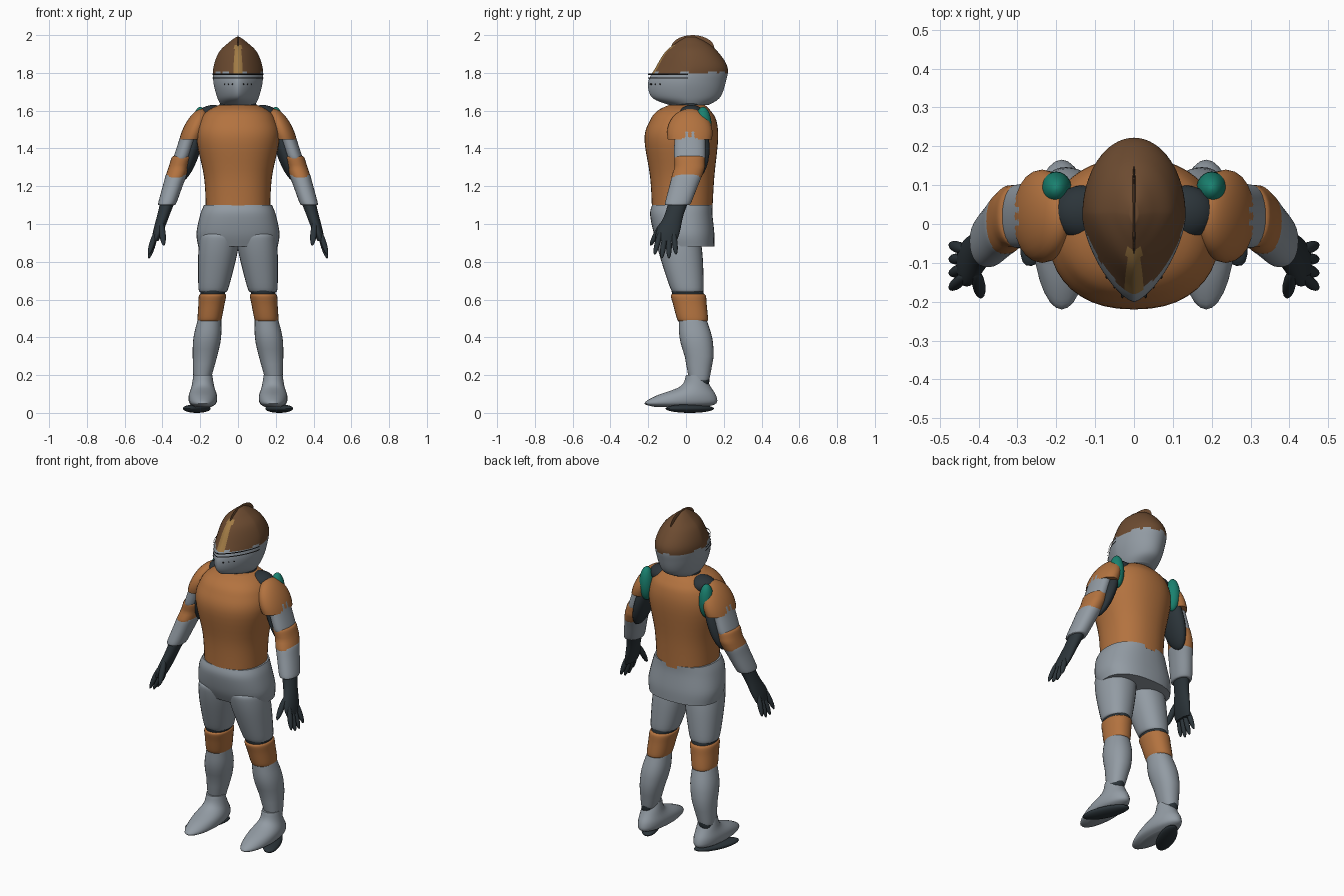
import bpy
import bmesh
from math import sin, cos, pi, radians
from mathutils import Vector

if "Cube" in bpy.data.objects:
    bpy.data.objects.remove(bpy.data.objects["Cube"])


def material(name, *rgb):
    mat = bpy.data.materials.new(name)
    mat.use_nodes = True
    mat.diffuse_color = (*rgb, 1)
    shader = next(node for node in mat.node_tree.nodes if node.type == 'BSDF_PRINCIPLED')
    shader.inputs["Base Color"].default_value = (*rgb, 1)
    return mat


ORANGE = material("burnt orange", .45, .17, .05)
GREY = material("steel grey", .29, .33, .37)
DARK = material("dark undersuit", .025, .035, .042)
BROWN = material("helmet brown", .15, .07, .03)
TAN = material("tan stripe", .36, .2, .06)
TEAL = material("teal lining", .01, .22, .16)
BLACK = material("slit black", .01, .01, .01)


def signed_power(value, exponent):
    return abs(value) ** exponent * (1 if value >= 0 else -1)


def smooth_rows(rows, steps):
    """Catmull-Rom interpolation through the section rows."""
    rows = [Vector(row) for row in rows]
    points = [rows[0], *rows, rows[-1]]
    result = []
    for a, b, c, d in zip(points, points[1:], points[2:], points[3:]):
        for i in range(steps):
            t = i / steps
            result.append(b + ((c - a) * t + (2 * a - 5 * b + 4 * c - d) * t * t
                               + (3 * b - a - 3 * c + d) * t ** 3) / 2)
    return result + [rows[-1]]


def middle(z):
    return 0, 0


def arm_axis(z):
    return .25 + (1.5 - z) * .32, .02 - max(0, 1.3 - z) * .33


def leg_axis(z):
    return .1 + (.9 - z) * .125, .07 - max(0, z - .3) * .18


def loft(name, rows, *mats, axis=middle, side=1, segments=28, steps=5,
         power=2.0, front_power=None, keep=None, paint=None):
    """Stack rounded sections around an axis; a row is z, half width, front y, back y."""
    bm = bmesh.new()
    rings = []
    for z, width, front, back in smooth_rows(rows, steps):
        cx, cy = axis(z)
        ring = []
        for i in range(segments):
            angle = 2 * pi * i / segments
            shape = front_power if front_power and sin(angle) < 0 else power
            x = cx + width * signed_power(cos(angle), 2 / shape)
            y = cy + (front + back) / 2 + (back - front) / 2 * signed_power(sin(angle), 2 / shape)
            ring.append(bm.verts.new((x * side, y, z)))
        rings.append(ring)
    for low, high in zip(rings, rings[1:]):
        for i in range(segments):
            bm.faces.new((low[i - 1], low[i], high[i], high[i - 1]))
    if keep:
        unwanted = [face for face in bm.faces if not keep(face.calc_center_median())]
        bmesh.ops.delete(bm, geom=unwanted, context='FACES')
    else:
        bm.faces.new(rings[0])
        bm.faces.new(rings[-1])
    if paint:
        for face in bm.faces:
            face.material_index = paint(face.calc_center_median())
    bmesh.ops.recalc_face_normals(bm, faces=bm.faces)
    mesh = bpy.data.meshes.new(name)
    bm.to_mesh(mesh)
    bm.free()
    for mat in mats:
        mesh.materials.append(mat)
    part = bpy.data.objects.new(name, mesh)
    bpy.context.collection.objects.link(part)
    bpy.ops.object.select_all(action='DESELECT')
    part.select_set(True)
    bpy.context.view_layer.objects.active = part
    bpy.ops.object.shade_smooth_by_angle(angle=radians(45))
    return part


def sleeve(name, mat, axis, side, top, bottom, width, depth, taper, bulge=0.0):
    """Armour tube along a limb, with rounded lips at both ends."""
    rows = []
    for t, lip in ((0, .88), (.08, 1), (.4, 1 + bulge), (.92, 1), (1, .88)):
        scale = lip * (1 + (taper - 1) * t)
        rows.append((top + (bottom - top) * t, width * scale, -depth * scale, depth * scale))
    loft(name, rows, mat, axis=axis, side=side, power=2.2)


def blob(name, mat, centre, radii, side=1, lean=(0, 0), lowest=-85, segments=24):
    """Ellipsoid, leaning as it rises; a higher lowest angle leaves a dome."""
    cx, cy, cz = centre
    rx, ry, rz = radii
    count = 14
    rows = []
    for i in range(count + 1):
        angle = radians(lowest + (88 - lowest) * i / count)
        rows.append((cz + rz * sin(angle), rx * cos(angle), -ry * cos(angle), ry * cos(angle)))
    return loft(name, rows, mat, side=side, segments=segments, steps=1,
                axis=lambda z: (cx + lean[0] * (z - cz), cy + lean[1] * (z - cz)))


def helmet_paint(c):
    """Grey face, brown cap with a wavy lower edge, tan stripe on the brow."""
    if c.y < -.06 and abs(c.x) < .02 and 1.8 < c.z < 1.95:
        return 2
    return 1 if c.z > 1.8 + .01 * sin(c.x * 70) * cos(c.y * 45) else 0


# Torso, skirt and neck
loft("chest_armour", [
    (1.08, .17, -.18, .14), (1.25, .18, -.19, .15), (1.45, .22, -.22, .17),
    (1.55, .2, -.19, .16), (1.6, .16, -.15, .13), (1.63, .1, -.09, .1)],
    ORANGE, power=2.25, segments=40)
loft("hip_skirt", [
    (1.1, .18, -.18, .14), (1.05, .2, -.19, .14), (.95, .22, -.17, .15), (.88, .21, -.14, .15)],
    GREY, power=2.4, segments=40)
blob("neck", DARK, (0, .02, 1.62), (.1, .08, .06))

# Helmet, visor slits and crest
loft("helmet", [
    (1.63, .09, -.09, .12), (1.67, .11, -.18, .18), (1.75, .13, -.2, .21),
    (1.83, .13, -.16, .22), (1.91, .1, -.11, .17), (1.96, .05, -.05, .11), (1.99, .01, 0, .05)],
    GREY, BROWN, TAN, segments=64, steps=7, front_power=1.45, paint=helmet_paint)
for label, z in (("upper", 1.79), ("lower", 1.77)):
    loft(label + "_visor_slit", [(z, .136, -.2, .22), (z + .006, .136, -.2, .22)], BLACK,
         segments=64, steps=1, front_power=1.45, keep=lambda c: c.y < .02)
blob("helmet_crest", BROWN, (0, .035, 1.93), (.006, .115, .07))

for side, tag in ((1, "left_"), (-1, "right_")):
    for i in range(3):
        blob(tag + "breath_hole_%d" % i, BLACK, (.03 + .02 * i, -.18 + .025 * i, 1.74),
             (.004, .012, .004), side, segments=8)

    # Undersuit shoulder, upper arm and lining
    blob(tag + "shoulder_yoke", DARK, (.13, .03, 1.58), (.08, .07, .05), side)
    blob(tag + "undersuit_arm", DARK, (.24, .04, 1.4), (.045, .085, .17), side, lean=(-.3, 0))
    blob(tag + "armpit_lining", TEAL, (.2, .09, 1.52), (.04, .045, .1), side)

    # Arm armour
    blob(tag + "shoulder_pad", ORANGE, (.236, .02, 1.48), (.065, .12, .13), side,
         lean=(-.35, 0), lowest=-15)
    sleeve(tag + "upper_arm", GREY, arm_axis, side, 1.5, 1.34, .044, .082, 1)
    sleeve(tag + "elbow_guard", ORANGE, arm_axis, side, 1.36, 1.24, .054, .08, 1)
    sleeve(tag + "forearm_guard", GREY, arm_axis, side, 1.27, 1.1, .056, .08, .85)

    # Gloved hand
    loft(tag + "glove", [(1.14, .04, -.055, .055), (1.05, .033, -.05, .05),
         (.96, .027, -.065, .06), (.91, .018, -.05, .06)], DARK, axis=arm_axis, side=side)
    for i in range(4):
        blob(tag + "finger_%d" % i, DARK, (.453, -.15 + .03 * i, .88 + .01 * (i - 1.5) ** 2),
             (.015, .015, .065), side, lean=(-.3, .25 - .12 * i), segments=12)
    blob(tag + "thumb", DARK, (.4, -.155, .95), (.017, .017, .065), side, lean=(.1, .5), segments=12)

    # Leg armour over the undersuit
    sleeve(tag + "undersuit_leg", DARK, leg_axis, side, .75, .15, .07, .09, .6)
    sleeve(tag + "thigh_guard", GREY, leg_axis, side, .95, .64, .108, .12, .72, .06)
    sleeve(tag + "knee_guard", ORANGE, leg_axis, side, .63, .485, .073, .094, .86)
    sleeve(tag + "shin_guard", GREY, leg_axis, side, .505, .17, .066, .078, .72, .24)

    # Boot and splayed sole
    loft(tag + "boot", [(.2, .05, 0, .1), (.14, .06, -.03, .13), (.09, .075, -.16, .16),
         (.05, .07, -.22, .16), (.03, .04, -.16, .1)], GREY, axis=lambda z: (.186, 0), side=side)
    sole = blob(tag + "sole", DARK, (0, 0, .023), (.05, .14, .023))
    sole.location = (side * .218, .02, 0)
    sole.rotation_euler.z = side * radians(25)
